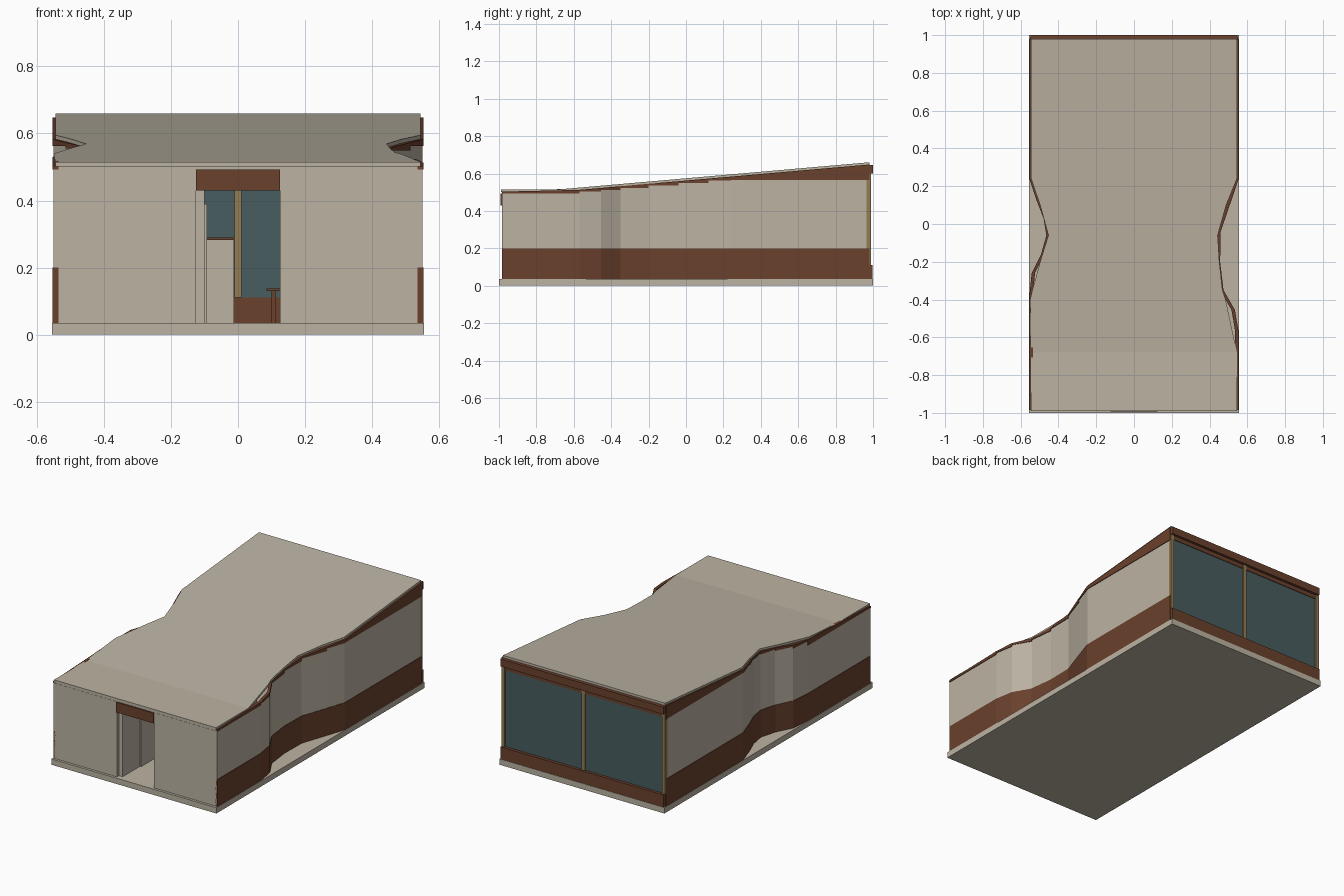
import bpy, bmesh

if "Cube" in bpy.data.objects:
    bpy.data.objects.remove(bpy.data.objects["Cube"])

def material(name, rgb):
    m = bpy.data.materials.new(name)
    m.diffuse_color = (*rgb, 1)
    m.use_nodes = True
    m.node_tree.nodes["Principled BSDF"].inputs["Base Color"].default_value = m.diffuse_color
    return m

PLASTER = material("warm plaster", (0.50, 0.45, 0.365))
WOOD = material("red brown wood", (0.145, 0.052, 0.026))
GLASS = material("teal glass", (0.065, 0.11, 0.115))
FRAME = material("tan frame", (0.29, 0.20, 0.085))

def finish(bm, name, mat):
    bmesh.ops.recalc_face_normals(bm, faces=bm.faces)
    me = bpy.data.meshes.new(name)
    bm.to_mesh(me)
    bm.free()
    me.materials.append(mat)
    ob = bpy.data.objects.new(name, me)
    bpy.context.collection.objects.link(ob)
    return ob

def hexa(bm, bottom, top):
    """Closed block from four bottom and four top corners."""
    v = [bm.verts.new(p) for p in bottom + top]
    bm.faces.new(v[:4])
    bm.faces.new(v[4:])
    for i in range(4):
        j = (i + 1) % 4
        bm.faces.new((v[i], v[j], v[4 + j], v[4 + i]))

def box(name, x0, x1, y0, y1, z0, z1, mat):
    bm = bmesh.new()
    ring = [(x0, y0), (x1, y0), (x1, y1), (x0, y1)]
    hexa(bm, [(x, y, z0) for x, y in ring], [(x, y, z1) for x, y in ring])
    return finish(bm, name, mat)

def roof_z(y):
    return 0.515 + max(0.0, y + 0.68) * 0.145 / 1.66

# Floor slab
box("floor_slab", -0.555, 0.555, -1, 1, 0, 0.035, PLASTER)

# Curved side walls: plan outlines as (y, distance from centre)
right = [(-0.985, 0.55), (-0.57, 0.55), (-0.455, 0.53), (-0.35, 0.47), (-0.20, 0.452),
         (-0.04, 0.455), (0.12, 0.51), (0.24, 0.55), (0.98, 0.55)]
left = [(-0.985, 0.55), (-0.38, 0.55), (-0.26, 0.538), (-0.16, 0.488), (-0.06, 0.46),
        (0.03, 0.475), (0.12, 0.51), (0.24, 0.55), (0.98, 0.55)]

def band_top(ya, yb):
    # the plaster band steps up once per wall panel
    if yb > 0.9:
        return 0.565
    return roof_z(ya) - 0.022

def wall_band(name, plan, sign, low, high, mat, extra=0.0, thick=0.014):
    bm = bmesh.new()
    for (ya, xa), (yb, xb) in zip(plan, plan[1:]):
        ring = [(sign * (xa + extra), ya), (sign * (xb + extra), yb),
                (sign * (xb - thick), yb), (sign * (xa - thick), ya)]
        hexa(bm, [(x, y, low(ya, yb, y)) for x, y in ring],
             [(x, y, high(ya, yb, y)) for x, y in ring])
    finish(bm, name, mat)

for side, plan, s in (("right", right, 1), ("left", left, -1)):
    wall_band(side + "_wall_base", plan, s, lambda a, b, y: 0.035,
              lambda a, b, y: 0.20, WOOD, 0.003)
    wall_band(side + "_wall_panels", plan, s, lambda a, b, y: 0.20,
              lambda a, b, y: band_top(a, b), PLASTER)
    wall_band(side + "_wall_fascia", plan, s, lambda a, b, y: band_top(a, b),
              lambda a, b, y: roof_z(y) - 0.012, WOOD, 0.004)

# Sloped roof with notched sides: rows of (y, left edge, right edge)
rows = [(-0.99, -0.545, 0.545), (-0.68, -0.545, 0.545), (-0.40, -0.55, 0.485),
        (-0.35, -0.538, 0.468), (-0.20, -0.497, 0.452), (-0.06, -0.453, 0.443),
        (0.10, -0.497, 0.488), (0.24, -0.545, 0.545), (0.98, -0.545, 0.545)]
bm = bmesh.new()
rings = []
for y, a, b in rows:
    z = roof_z(y)
    rings.append([bm.verts.new(p) for p in
                  ((a, y, z), (b, y, z), (b, y, z - 0.014), (a, y, z - 0.014))])
for p, q in zip(rings, rings[1:]):
    for i in range(4):
        j = (i + 1) % 4
        bm.faces.new((p[i], p[j], q[j], q[i]))
bm.faces.new(rings[0])
bm.faces.new(rings[-1])
finish(bm, "roof", PLASTER)

# Front wall with doorway
for side, s in (("left", -1), ("right", 1)):
    x0, x1 = sorted((s * 0.125, s * 0.546))
    box("front_wall_" + side, x0, x1, -0.985, -0.965, 0.035, 0.492, PLASTER)
box("front_header", -0.546, 0.546, -0.984, -0.966, 0.492, 0.503, PLASTER)
box("door_lintel", -0.125, 0.125, -0.992, -0.966, 0.43, 0.492, WOOD)

# Glazed back wall
box("back_sill", -0.548, 0.548, 0.972, 0.998, 0.035, 0.11, WOOD)
box("back_fascia", -0.548, 0.548, 0.98, 1.0, 0.60, 0.645, WOOD)
box("back_head", -0.548, 0.548, 0.968, 0.984, 0.575, 0.645, WOOD)
box("back_glass", -0.54, 0.54, 0.974, 0.98, 0.11, 0.575, GLASS)
for name, x in (("left", -0.54), ("middle", 0.0), ("right", 0.54)):
    box("window_post_" + name, x - 0.011, x + 0.011, 0.966, 0.988, 0.11, 0.60, FRAME)

# Interior partition, inner door and counter
box("partition", -0.125, -0.10, -0.965, -0.30, 0.035, 0.495, PLASTER)
box("inner_door", -0.10, -0.092, -0.80, -0.66, 0.035, 0.39, PLASTER)
box("counter", -0.36, -0.012, 0.05, 0.20, 0.035, 0.282, PLASTER)
box("counter_top", -0.36, -0.01, 0.045, 0.205, 0.282, 0.29, WOOD)

# Table
box("table_top", 0.085, 0.34, 0.35, 0.60, 0.13, 0.138, WOOD)
for i, x in enumerate((0.10, 0.315)):
    for j, y in enumerate((0.365, 0.575)):
        box(f"table_leg_{i}{j}", x, x + 0.012, y, y + 0.012, 0.035, 0.13, WOOD)
